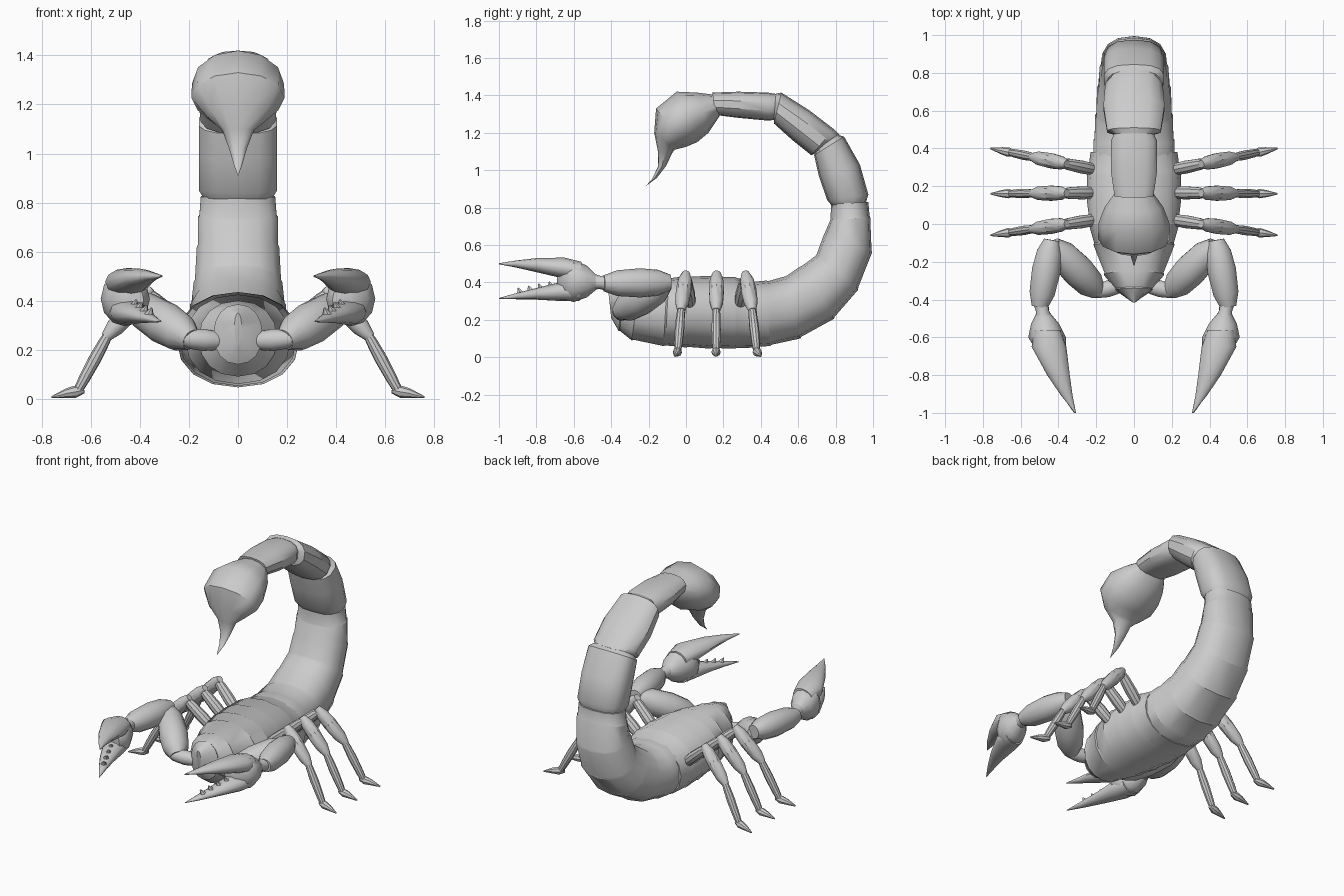
import bpy, bmesh, math
from mathutils import Vector

cube = bpy.data.objects.get("Cube")
if cube:
    bpy.data.objects.remove(cube)

grey = bpy.data.materials.new("shell_grey")
grey.use_nodes = True
colour = (0.6, 0.6, 0.6, 1)
grey.diffuse_color = colour
grey.node_tree.nodes["Principled BSDF"].inputs["Base Color"].default_value = colour


def loft(name, rings, sides=14, power=1.0, mirror=False, angle=35):
    """Skin rings of (centre, side vector, up vector) and cap both ends."""
    bm = bmesh.new()
    loops = []
    for c, u, v in rings:
        loop = []
        for i in range(sides):
            a = math.tau * i / sides + math.pi / 2
            x, y = (math.copysign(abs(k) ** power, k) for k in (math.cos(a), math.sin(a)))
            loop.append(bm.verts.new(c + u * x + v * y))
        loops.append(loop)
    for a, b in zip(loops, loops[1:]):
        for i in range(sides):
            j = (i + 1) % sides
            bm.faces.new((a[i], a[j], b[j], b[i]))
    bm.faces.new(loops[0])
    bm.faces.new(loops[-1])
    bmesh.ops.recalc_face_normals(bm, faces=bm.faces)
    mesh = bpy.data.meshes.new(name)
    bm.to_mesh(mesh)
    bm.free()
    mesh.materials.append(grey)
    obj = bpy.data.objects.new(name, mesh)
    bpy.context.collection.objects.link(obj)
    bpy.ops.object.select_all(action='DESELECT')
    obj.select_set(True)
    bpy.context.view_layer.objects.active = obj
    bpy.ops.object.shade_smooth_by_angle(angle=math.radians(angle))
    if mirror:
        obj.modifiers.new("mirror", 'MIRROR').use_bisect_axis[0] = False
    return obj


def spine(rows, groove=1.0):
    """Rings on the centre plane: top y, z, bottom y, z, half width."""
    rings = []
    for n, (ty, tz, by, bz, w) in enumerate(rows):
        top, low = Vector((0, ty, tz)), Vector((0, by, bz))
        c, u, v = (top + low) / 2, Vector((w, 0, 0)), (top - low) / 2
        rings.append((c, u, v))
        # plate edge: step inwards just behind the ring
        if groove < 1 and 0 < n < len(rows) - 1:
            ny, nz, my, mz, _ = rows[n + 1]
            ahead = (Vector((0, ny + my, nz + mz)) / 2 - c) * 0.08
            rings.append((c + ahead, u * groove, v * groove))
    return rings


def limb(points):
    """Rings along a path of x, y, z, radius."""
    pts = [Vector(p[:3]) for p in points]
    rings = []
    for i, p in enumerate(points):
        t = (pts[min(i + 1, len(pts) - 1)] - pts[max(i - 1, 0)]).normalized()
        u = t.cross(Vector((0, 0, 1))).normalized()
        rings.append((pts[i], u * p[3], u.cross(t) * p[3]))
    return rings


def pod(a, b, r, thin=0.5):
    """Swollen limb segment from a to b."""
    a, b = Vector(a), Vector(b)
    return limb([(*a.lerp(b, t), r * s) for t, s in
                 ((0, thin), (0.18, 0.88), (0.45, 1), (0.8, 0.88), (1, thin))])


# Body with overlapping back plates
loft("body", spine([
    (-.415, .35, -.40, .21, .015), (-.34, .385, -.36, .14, .10),
    (-.25, .40, -.29, .09, .16), (-.1, .425, -.12, .06, .215),
    (0, .435, 0, .052, .24), (.13, .435, .13, .046, .25),
    (.26, .43, .26, .046, .25), (.38, .40, .38, .052, .23)], .98),
    sides=16, power=.92)

# Tail, from the broad base to the last slim segment
loft("tail_base", spine([
    (.32, .40, .28, .05, .22), (.43, .41, .45, .06, .22),
    (.52, .43, .61, .10, .21), (.61, .485, .79, .205, .20),
    (.69, .54, .92, .36, .185), (.735, .65, .995, .56, .172),
    (.77, .73, .985, .75, .166), (.775, .82, .975, .83, .155)], .97),
    power=.85)
loft("tail_lower", spine([
    (.78, .81, .96, .82, .14), (.755, .84, .975, .87, .163),
    (.71, .97, .93, 1.03, .163), (.685, 1.08, .845, 1.18, .163),
    (.70, 1.11, .81, 1.19, .14)]), power=.75)
loft("tail_upper", spine([
    (.82, 1.19, .71, 1.10, .12), (.79, 1.22, .67, 1.08, .155),
    (.66, 1.32, .57, 1.16, .165), (.51, 1.415, .47, 1.25, .145),
    (.48, 1.41, .47, 1.27, .11)]), power=.8)
loft("tail_tip", spine([
    (.50, 1.405, .48, 1.27, .10), (.44, 1.415, .44, 1.265, .125),
    (.28, 1.42, .28, 1.28, .125), (.14, 1.415, .16, 1.295, .105)]), power=.8)

# Venom bulb and stinger
loft("stinger", spine([
    (.18, 1.40, .18, 1.29, .09), (.06, 1.415, .12, 1.20, .155),
    (-.05, 1.42, .06, 1.15, .188), (-.16, 1.33, 0, 1.125, .19),
    (-.17, 1.20, -.06, 1.11, .13), (-.15, 1.10, -.075, 1.09, .065),
    (-.15, 1.02, -.105, 1.025, .037), (-.18, .955, -.155, .96, .018),
    (-.22, .91, -.219, .912, .002)]), sides=12, angle=45)

# Three pairs of walking legs
for label, root, foot in (("front", .02, -.06), ("middle", .165, .16), ("rear", .29, .40)):
    def at(x, z):
        return (x, root + (foot - root) * (x - .22) / .54, z)
    loft(label + "_leg_hip", pod(at(.18, .26), at(.385, .44), .036, .6), 10, mirror=True)
    loft(label + "_leg_thigh", pod(at(.355, .45), at(.54, .25), .042), 10, mirror=True)
    loft(label + "_leg_shin", pod(at(.525, .27), at(.655, .03), .026, .7), 10, mirror=True)
    loft(label + "_leg_foot", limb([
        (*at(.63, .035), .014), (*at(.665, .028), .025),
        (*at(.70, .022), .019), (*at(.76, .006), .004)]), 8, mirror=True)

# Pincer arms
loft("arm_base", pod((.07, -.33, .235), (.225, -.36, .245), .045, .7), mirror=True)
loft("arm_upper", pod((.19, -.36, .24), (.43, -.11, .39), .088, .5), mirror=True)
loft("arm_fore", pod((.435, -.085, .40), (.50, -.44, .395), .078, .55), mirror=True)
loft("wrist", limb([(.495, -.40, .395, .045), (.485, -.46, .40, .035),
                    (.475, -.52, .405, .05)]), mirror=True)


def claw(name, rows):
    """Rings facing forward: x, y, low z, high z, half width."""
    loft(name, [(Vector((x, y, (lo + hi) / 2)), Vector((w, 0, 0)),
                 Vector((0, 0, (hi - lo) / 2))) for x, y, lo, hi, w in rows],
         12, mirror=True, angle=45)


claw("palm", [(.48, -.47, .37, .43, .035), (.47, -.53, .32, .49, .075),
              (.46, -.60, .295, .52, .10), (.445, -.65, .31, .50, .085),
              (.425, -.69, .34, .46, .04)])
claw("upper_finger", [(.46, -.56, .41, .51, .07), (.45, -.65, .42, .533, .092),
                      (.40, -.80, .455, .53, .06), (.355, -.91, .48, .517, .03),
                      (.31, -1, .497, .503, .003)])
claw("lower_finger", [(.46, -.57, .30, .40, .07), (.445, -.66, .30, .405, .078),
                      (.40, -.80, .308, .37, .05), (.36, -.90, .31, .345, .028),
                      (.315, -1, .312, .317, .003)])

# Small teeth along the lower finger
for i in range(4):
    y = -.72 - i * .055
    x = .425 + (y + .72) * .38
    z = .375 + (y + .72) * .2
    loft("pincer_tooth", limb([(x, y, z, .02), (x - .01, y - .012, z + .028, .004)]),
         6, mirror=True)
